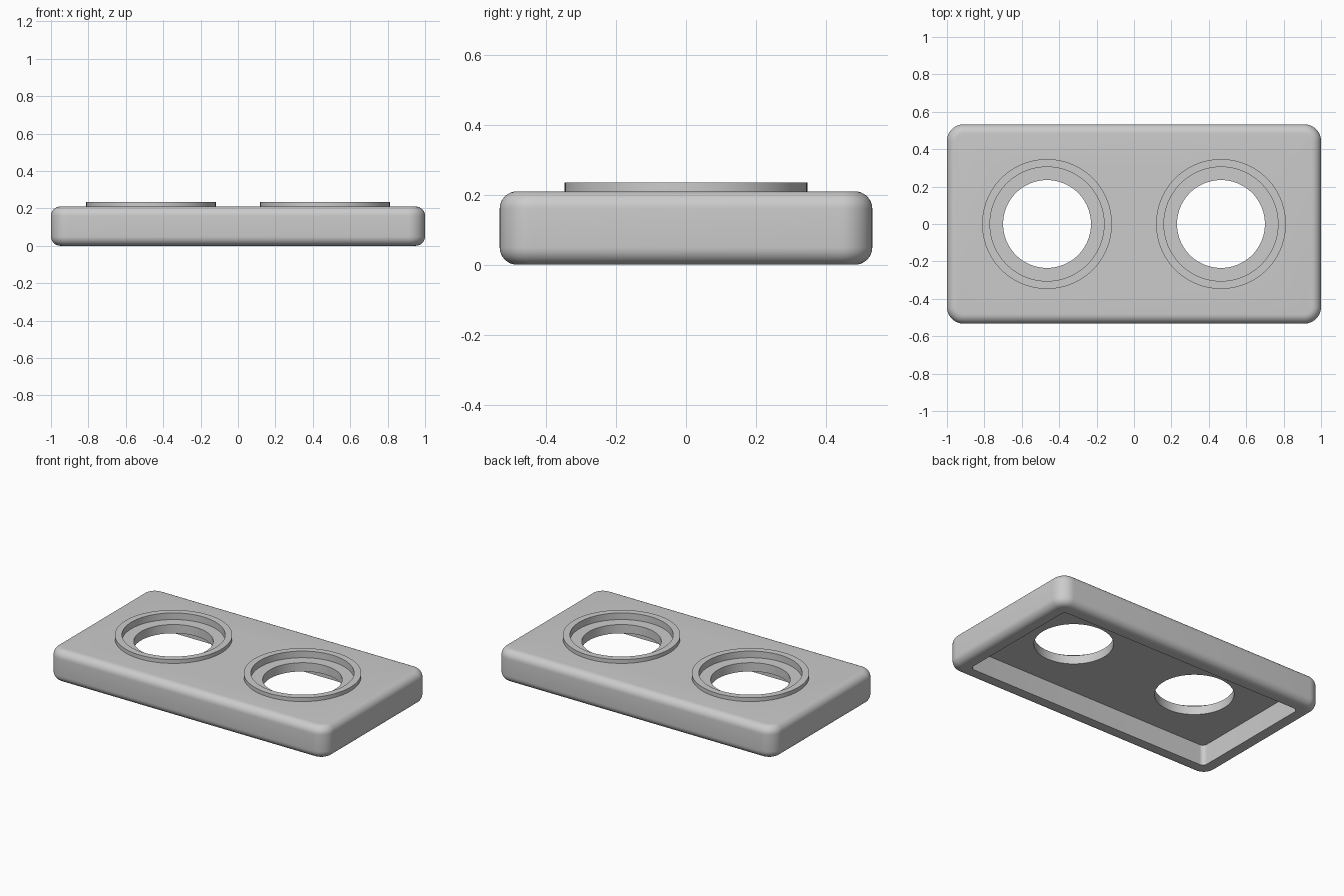
import bpy, bmesh
from math import cos, sin, pi, radians

cube = bpy.data.objects.get("Cube")
if cube:
    bpy.data.objects.remove(cube, do_unlink=True)

HALF_X, HALF_Y, HEIGHT = 1.0, 0.533, 0.21
CORNER, FILLET = 0.09, 0.05
WALL, CEILING = 0.1, 0.135
HOLE_X, HOLE_R, RECESS_R, RIM_R = 0.465, 0.235, 0.305, 0.347
RECESS_Z, RIM_Z = 0.192, 0.235

grey = bpy.data.materials.new("plain grey")
grey.use_nodes = True
grey.diffuse_color = (0.6, 0.6, 0.6, 1)
grey.node_tree.nodes["Principled BSDF"].inputs["Base Color"].default_value = (0.6, 0.6, 0.6, 1)


def rounded_loop(bm, inset, radius, z, steps=12):
    """Rounded rectangle of vertices, inset from the outer size."""
    cx, cy = HALF_X - inset - radius, HALF_Y - inset - radius
    loop = []
    for q, (sx, sy) in enumerate([(1, 1), (-1, 1), (-1, -1), (1, -1)]):
        for i in range(steps + 1):
            a = (q + i / steps) * pi / 2
            loop.append(bm.verts.new((sx * cx + radius * cos(a), sy * cy + radius * sin(a), z)))
    return loop


def circle_loop(bm, radius, z, x, steps=96):
    return [bm.verts.new((x + radius * cos(2 * pi * i / steps), radius * sin(2 * pi * i / steps), z))
            for i in range(steps)]


def skin(bm, loops, capped):
    """Join consecutive loops with quads."""
    n = len(loops[0])
    for a, b in zip(loops, loops[1:]):
        for i in range(n):
            j = (i + 1) % n
            bm.faces.new((a[i], a[j], b[j], b[i]))
    if capped:
        bm.faces.new(loops[0])
        bm.faces.new(loops[-1])


def make_object(name, bm):
    bmesh.ops.recalc_face_normals(bm, faces=bm.faces)
    mesh = bpy.data.meshes.new(name)
    bm.to_mesh(mesh)
    bm.free()
    mesh.materials.append(grey)
    obj = bpy.data.objects.new(name, mesh)
    bpy.context.collection.objects.link(obj)
    return obj


def activate(obj):
    bpy.ops.object.select_all(action='DESELECT')
    obj.select_set(True)
    bpy.context.view_layer.objects.active = obj


# Plate: hollow underside, filleted outside, flat top
bm = bmesh.new()
loops = [rounded_loop(bm, WALL, 0.03, CEILING), rounded_loop(bm, WALL, 0.03, 0)]
arc = [i / 8 * pi / 2 for i in range(9)]
section = [(FILLET * (1 - sin(a)), FILLET * (1 - cos(a))) for a in arc]
section += [(FILLET * (1 - cos(a)), HEIGHT - FILLET * (1 - sin(a))) for a in arc]
loops += [rounded_loop(bm, inset, CORNER - inset, z) for inset, z in section]
skin(bm, loops, True)
plate = make_object("plate", bm)

# Stepped holes with a raised rim around each
rims = []
for side, x in (("left", HOLE_X), ("right", -HOLE_X)):
    bm = bmesh.new()
    skin(bm, [circle_loop(bm, r, z, x) for r, z in
              ((HOLE_R, 0.05), (HOLE_R, RECESS_Z), (RECESS_R, RECESS_Z), (RECESS_R, 0.3))], True)
    cutter = make_object(side + "_hole_cutter", bm)
    cutter.hide_render = True
    cut = plate.modifiers.new(side + " hole", 'BOOLEAN')
    cut.operation, cut.solver, cut.object = 'DIFFERENCE', 'EXACT', cutter
    activate(plate)
    bpy.ops.object.modifier_apply(modifier=cut.name)
    bpy.data.objects.remove(cutter, do_unlink=True)

    bm = bmesh.new()
    skin(bm, [circle_loop(bm, r, z, x) for r, z in
              ((RECESS_R, HEIGHT), (RECESS_R, RIM_Z), (RIM_R, RIM_Z), (RIM_R, HEIGHT))], False)
    rims.append(make_object(side + "_rim", bm))

for obj in [plate] + rims:
    activate(obj)
    bpy.ops.object.shade_smooth_by_angle(angle=radians(30))
